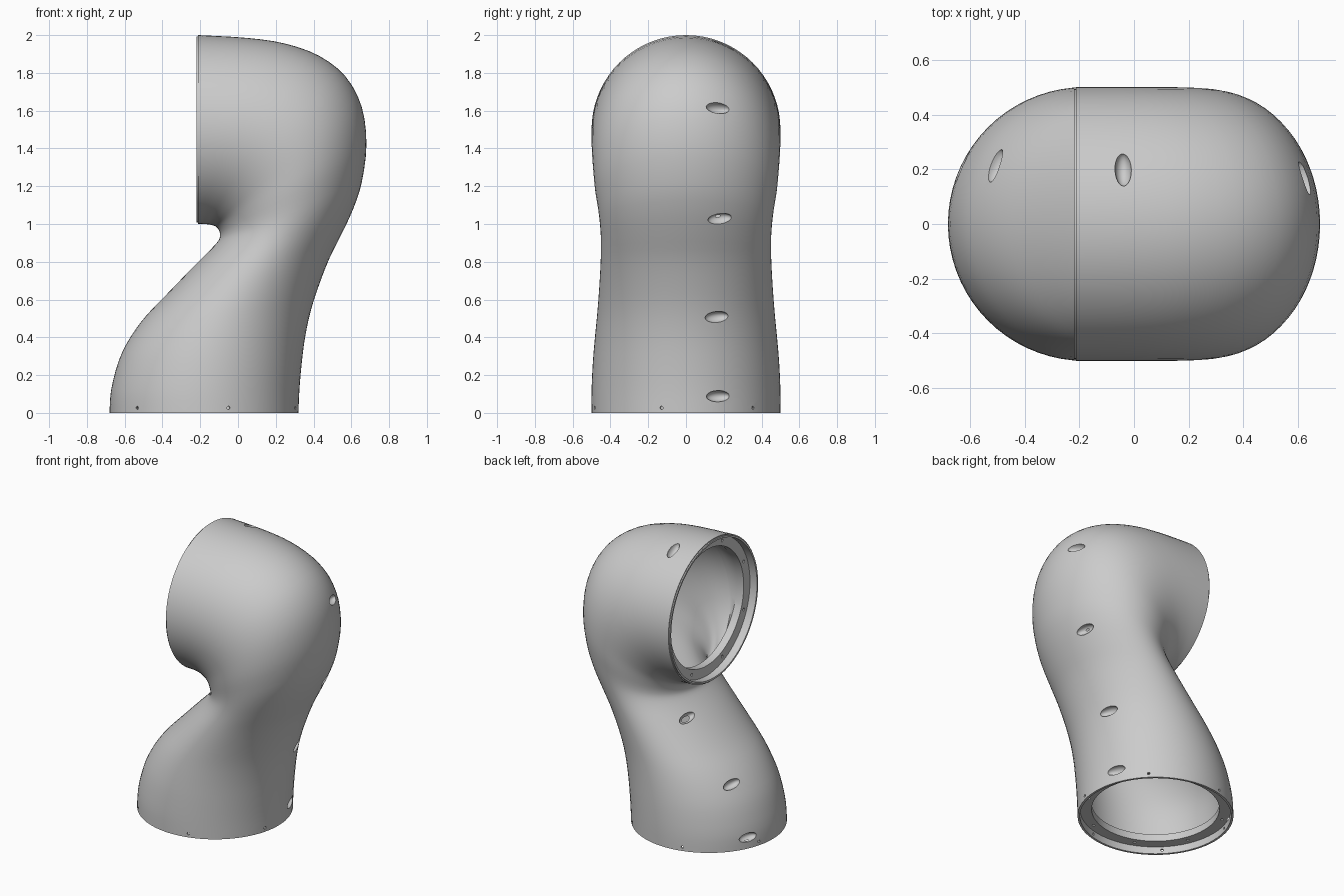
import bpy, bmesh, math
from mathutils import Vector, Matrix
from mathutils.bvhtree import BVHTree

if "Cube" in bpy.data.objects:
    bpy.data.objects.remove(bpy.data.objects["Cube"])

N = 72  # points around each cross-section

# Elbow cross-sections: inner-bend x,z / outer-bend x,z / half width in y
SECTIONS = [
    (-.68, 0, .32, 0, .5), (-.672, .12, .325, .12, .5), (-.63, .28, .337, .26, .493),
    (-.57, .40, .355, .40, .482), (-.49, .51, .385, .54, .47), (-.38, .625, .43, .68, .46),
    (-.24, .77, .485, .82, .452), (-.15, .86, .55, .95, .45), (-.105, .91, .61, 1.08, .455),
    (-.095, .94, .655, 1.22, .465), (-.10, .965, .68, 1.42, .482), (-.115, .985, .655, 1.62, .492),
    (-.135, .993, .57, 1.78, .498), (-.155, .998, .43, 1.89, .5), (-.175, .999, .25, 1.955, .5),
    (-.19, 1, .05, 1.985, .5), (-.212, 1, -.212, 2, .5)]


def smooth_path(keys, steps=3):
    out = []
    for i in range(len(keys) - 1):
        p0, p1, p2 = keys[max(i - 1, 0)], keys[i], keys[i + 1]
        p3 = keys[min(i + 2, len(keys) - 1)]
        for s in range(steps):
            t = s / steps
            out.append(tuple(b + .5 * t * (c - a + t * (2*a - 5*b + 4*c - d + t * (3*(b - c) + d - a)))
                             for a, b, c, d in zip(p0, p1, p2, p3)))
    return out + [keys[-1]]


def inset(sec, t=.045):
    a, b = Vector(sec[:2]), Vector(sec[2:4])
    d = (b - a).normalized() * t
    return (*(a + d), *(b - d), sec[4] - t)


def base_ring(r, z):
    return (-.18 - r, z, -.18 + r, z, r)


def mouth_ring(r, x):
    return (x, 1.5 - r, x, 1.5 + r, r)


# Closed loop of rings: outer skin, mouth flange, inner skin, base flange
rings = smooth_path(SECTIONS)
rings += [mouth_ring(*p) for p in
          [(.493, -.212), (.493, -.22), (.48, -.22), (.48, -.165), (.41, -.165), (.41, -.11)]]
inner = [inset(s) for s in SECTIONS[1:13]]
inner += [(-.107, 1.035, .40, 1.85, .455), (-.108, 1.045, .22, 1.915, .455), (-.109, 1.05, .05, 1.94, .452)]
rings += reversed(smooth_path(inner))
rings += [base_ring(*p) for p in [(.41, .10), (.41, .05), (.485, .05), (.485, 0)]]

bm = bmesh.new()
loops = []
for ax, az, bx, bz, w in rings:
    a, b = Vector((ax, 0, az)), Vector((bx, 0, bz))
    loops.append([bm.verts.new((a + b) / 2 + (b - a) / 2 * math.cos(2 * math.pi * k / N)
                               + Vector((0, w * math.sin(2 * math.pi * k / N), 0))) for k in range(N)])
for i, cur in enumerate(loops):
    nxt = loops[(i + 1) % len(loops)]
    for k in range(N):
        bm.faces.new((cur[k], cur[(k + 1) % N], nxt[(k + 1) % N], nxt[k]))
bmesh.ops.recalc_face_normals(bm, faces=bm.faces)
bvh = BVHTree.FromBMesh(bm)
mesh = bpy.data.meshes.new("elbow_shell")
bm.to_mesh(mesh)
bm.free()
shell = bpy.data.objects.new("elbow_shell", mesh)
bpy.context.collection.objects.link(shell)

# Cable-tie pockets and screw holes gathered in one cutter
cut = bmesh.new()
POCKETS = [(.45, .22, .08), (.5, .22, .47), (.7, .22, .96), (.75, .22, 1.66), (-.036, .22, 2.0),
           (-.66, .22, .08), (-.52, .22, .43), (-.16, .22, .80), (.03, .22, 1.0)]
for p in POCKETS:
    loc, nor, _, _ = bvh.find_nearest(Vector(p))
    side = (Vector((0, 1, 0)) - nor * nor.y).normalized()
    rot = Matrix((side, nor.cross(side), nor)).transposed().to_4x4()
    bmesh.ops.create_uvsphere(cut, u_segments=24, v_segments=12, radius=1,
                              matrix=Matrix.Translation(loc) @ rot @ Matrix.Diagonal((.065, .03, .038, 1)))


def drill(pos, direction, r, depth):
    rot = Vector(direction).to_track_quat('Z', 'Y').to_matrix().to_4x4()
    bmesh.ops.create_cone(cut, cap_ends=True, segments=10, radius1=r, radius2=r, depth=depth,
                          matrix=Matrix.Translation(pos) @ rot)


for k in range(8):
    c, s = math.cos(math.pi * (k + .5) / 4), math.sin(math.pi * (k + .5) / 4)
    drill((-.18 + .447 * c, .447 * s, .055), (0, 0, 1), .01, .06)
    drill((-.17, .445 * c, 1.5 + .445 * s), (1, 0, 0), .01, .06)
for k in range(6):
    ang = math.radians(-15 + 60 * k)
    c, s = math.cos(ang), math.sin(ang)
    drill((-.18 + .495 * c, .495 * s, .027), (c, s, 0), .009, .06)

cut_mesh = bpy.data.meshes.new("hole_cutter")
cut.to_mesh(cut_mesh)
cut.free()
cutter = bpy.data.objects.new("hole_cutter", cut_mesh)
cutter.hide_render = True
bpy.context.collection.objects.link(cutter)

# Bake the cut into the shell, then drop the cutter
mod = shell.modifiers.new("holes", 'BOOLEAN')
mod.object, mod.operation, mod.solver = cutter, 'DIFFERENCE', 'EXACT'
deps = bpy.context.evaluated_depsgraph_get()
baked = bpy.data.meshes.new_from_object(shell.evaluated_get(deps))
shell.modifiers.clear()
shell.data = baked
bpy.data.objects.remove(cutter)

bpy.context.view_layer.objects.active = shell
shell.select_set(True)
bpy.ops.object.shade_smooth_by_angle(angle=math.radians(35))
